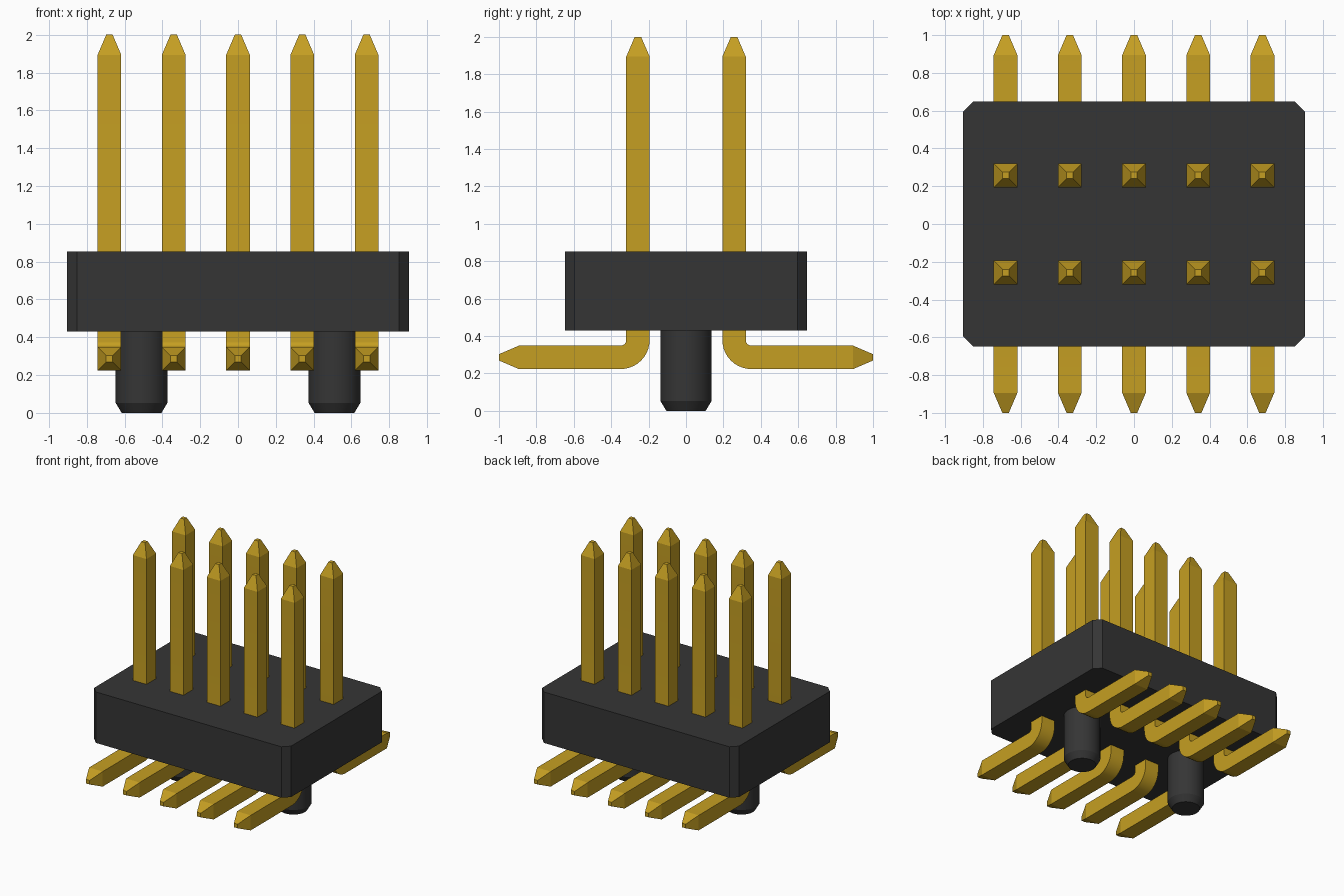
import bpy, bmesh, math
from mathutils import Vector

cube = bpy.data.objects.get("Cube")
if cube:
    bpy.data.objects.remove(cube, do_unlink=True)


def material(name, rgb):
    m = bpy.data.materials.new(name)
    m.use_nodes = True
    m.diffuse_color = (*rgb, 1)
    bsdf = next(n for n in m.node_tree.nodes if n.type == 'BSDF_PRINCIPLED')
    bsdf.inputs["Base Color"].default_value = (*rgb, 1)
    bsdf.inputs["Roughness"].default_value = 0.5
    return m


black = material("black plastic", (0.036, 0.036, 0.036))
gold = material("gold metal", (0.56, 0.345, 0.016))


def loft(name, rings, mat, smooth=True):
    """Skin a list of equal-sized closed rings and cap both ends."""
    bm = bmesh.new()
    loops = [[bm.verts.new(p) for p in ring] for ring in rings]
    for a, b in zip(loops, loops[1:]):
        n = len(a)
        for i in range(n):
            bm.faces.new((a[i], a[(i + 1) % n], b[(i + 1) % n], b[i]))
    bm.faces.new(loops[0])
    bm.faces.new(loops[-1])
    bmesh.ops.recalc_face_normals(bm, faces=bm.faces)
    me = bpy.data.meshes.new(name)
    bm.to_mesh(me)
    bm.free()
    me.materials.append(mat)
    ob = bpy.data.objects.new(name, me)
    bpy.context.collection.objects.link(ob)
    if smooth:
        bpy.ops.object.select_all(action='DESELECT')
        ob.select_set(True)
        bpy.context.view_layer.objects.active = ob
        bpy.ops.object.shade_smooth_by_angle(angle=math.radians(22))
    return ob


# Housing: block with chamfered vertical corners
X, Y, C = 0.905, 0.648, 0.053
outline = [(X, Y - C), (X - C, Y), (C - X, Y), (-X, Y - C),
           (-X, C - Y), (C - X, -Y), (X - C, -Y), (X, C - Y)]
loft("housing", [[(x, y, z) for x, y in outline] for z in (0.43, 0.853)],
     black, smooth=False)

# Locating pegs: cylinders with chamfered lower ends
SEG = 48
for side, px in (("left", 0.51), ("right", -0.51)):
    rings = [[(px + r * math.cos(2 * math.pi * i / SEG),
               r * math.sin(2 * math.pi * i / SEG), z) for i in range(SEG)]
             for r, z in ((0.105, 0.0), (0.137, 0.053), (0.137, 0.45))]
    loft(side + "_peg", rings, black)

# Pins: square wire bent outward at the foot, tapered at both ends
H, TIP, TAPER = 0.0625, 0.017, 0.106     # half width, tip half width, taper length
PIN_Y, FOOT_Z, BEND = 0.257, 0.286, 0.0925
STEPS = 10


def pin_rings(x, sy):
    # stations: y, z, angle of the section's outward normal, half width
    cy, cz = PIN_Y + BEND, FOOT_Z + BEND
    path = [(PIN_Y, 2.0, 0, TIP), (PIN_Y, 2.0 - TAPER, 0, H)]
    for i in range(STEPS + 1):
        a = math.pi / 2 * i / STEPS
        path.append((cy - BEND * math.cos(a), cz - BEND * math.sin(a), a, H))
    path += [(1.0 - TAPER, FOOT_Z, math.pi / 2, H),
             (1.0, FOOT_Z, math.pi / 2, TIP)]
    rings = []
    for y, z, a, h in path:
        n = Vector((0, math.cos(a), math.sin(a)))
        ring = []
        for u, v in ((1, 1), (-1, 1), (-1, -1), (1, -1)):
            p = Vector((x + u * h, y, z)) + n * v * h
            ring.append((p.x, p.y * sy, p.z))
        rings.append(ring)
    return rings


for row, sy in (("front", -1), ("back", 1)):
    for k in range(5):
        loft(f"{row}_pin_{k + 1}", pin_rings(0.34 * (k - 2), sy), gold)
